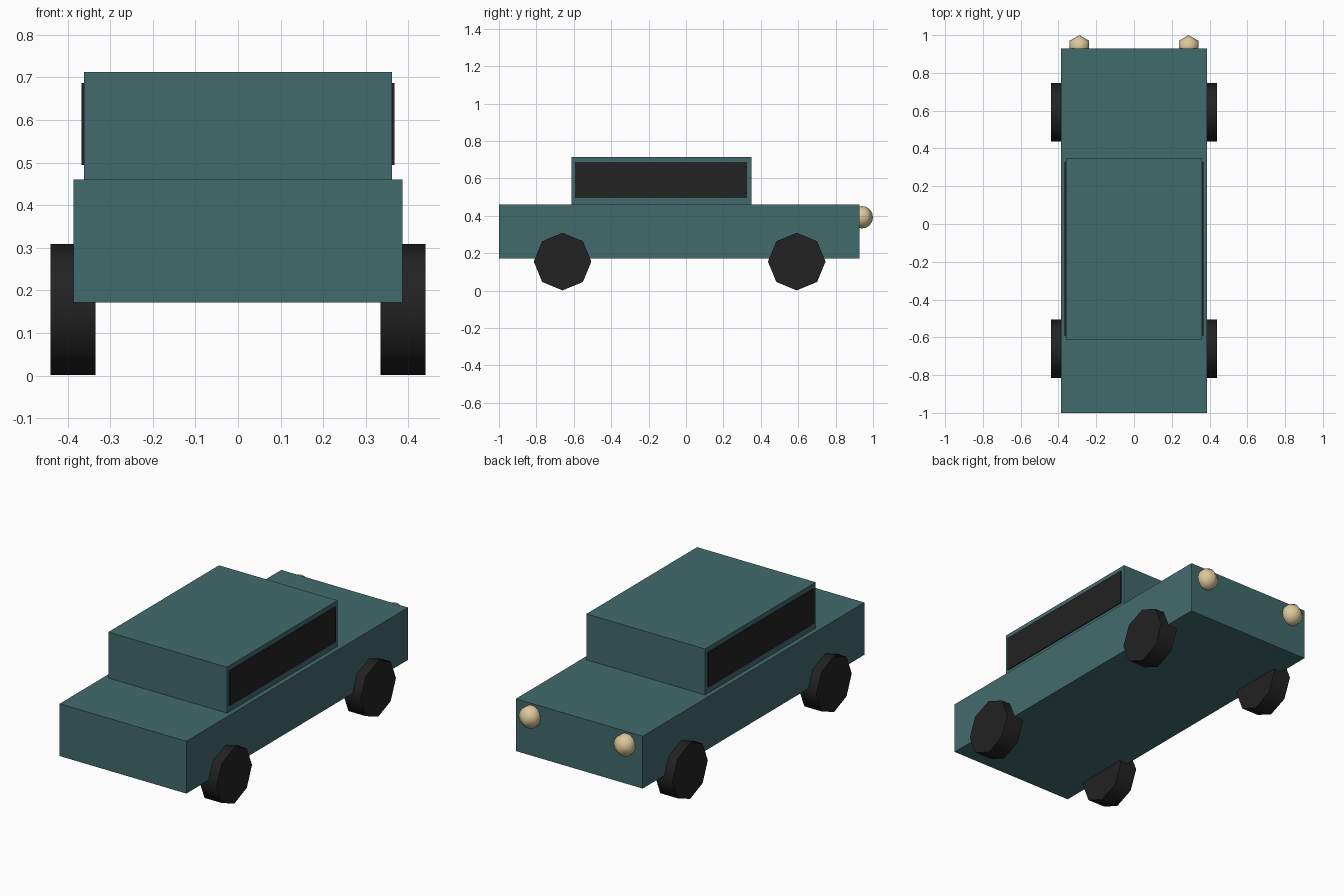
import bpy
import math

cube = bpy.data.objects.get("Cube")
if cube:
    bpy.data.objects.remove(cube, do_unlink=True)


def material(name, rgb):
    m = bpy.data.materials.new(name)
    m.use_nodes = True
    colour = (*rgb, 1.0)
    m.diffuse_color = colour
    m.node_tree.nodes["Principled BSDF"].inputs["Base Color"].default_value = colour
    return m


teal = material("teal_paint", (0.055, 0.145, 0.15))
black = material("black_rubber_and_glass", (0.016, 0.016, 0.016))
cream = material("cream_lamp", (0.72, 0.58, 0.33))


def finish(name, mat, smooth_angle=None):
    ob = bpy.context.object
    ob.name = name
    ob.data.name = name
    ob.data.materials.append(mat)
    bpy.ops.object.transform_apply(location=False, rotation=True, scale=True)
    if smooth_angle:
        bpy.ops.object.shade_smooth_by_angle(angle=math.radians(smooth_angle))
    return ob


def box(name, mat, x, y, z):
    """Box spanning the given (low, high) range on each axis."""
    spans = (x, y, z)
    bpy.ops.mesh.primitive_cube_add(size=1, location=[(a + b) / 2 for a, b in spans])
    bpy.context.object.scale = [b - a for a, b in spans]
    return finish(name, mat)


# Body and cabin
box("body", teal, (-0.386, 0.386), (-1.0, 0.928), (0.172, 0.46))
box("cabin", teal, (-0.361, 0.361), (-0.612, 0.35), (0.46, 0.713))

for side, s in (("left", 1), ("right", -1)):
    # Side window plate
    box(side + "_window", black, sorted((s * 0.36, s * 0.367)), (-0.593, 0.327), (0.495, 0.687))

    # Eight-sided wheels
    for end, y in (("front", -0.66), ("rear", 0.592)):
        bpy.ops.mesh.primitive_cylinder_add(
            vertices=8, radius=0.154, depth=0.105,
            location=(s * 0.387, y, 0.155), rotation=(0, math.pi / 2, 0))
        finish(f"{end}_{side}_wheel", black, 60)

    # Round lamp on the rear panel
    bpy.ops.mesh.primitive_uv_sphere_add(
        segments=6, ring_count=8, radius=0.06, location=(s * 0.289, 0.94, 0.392))
    finish(side + "_lamp", cream, 80)
